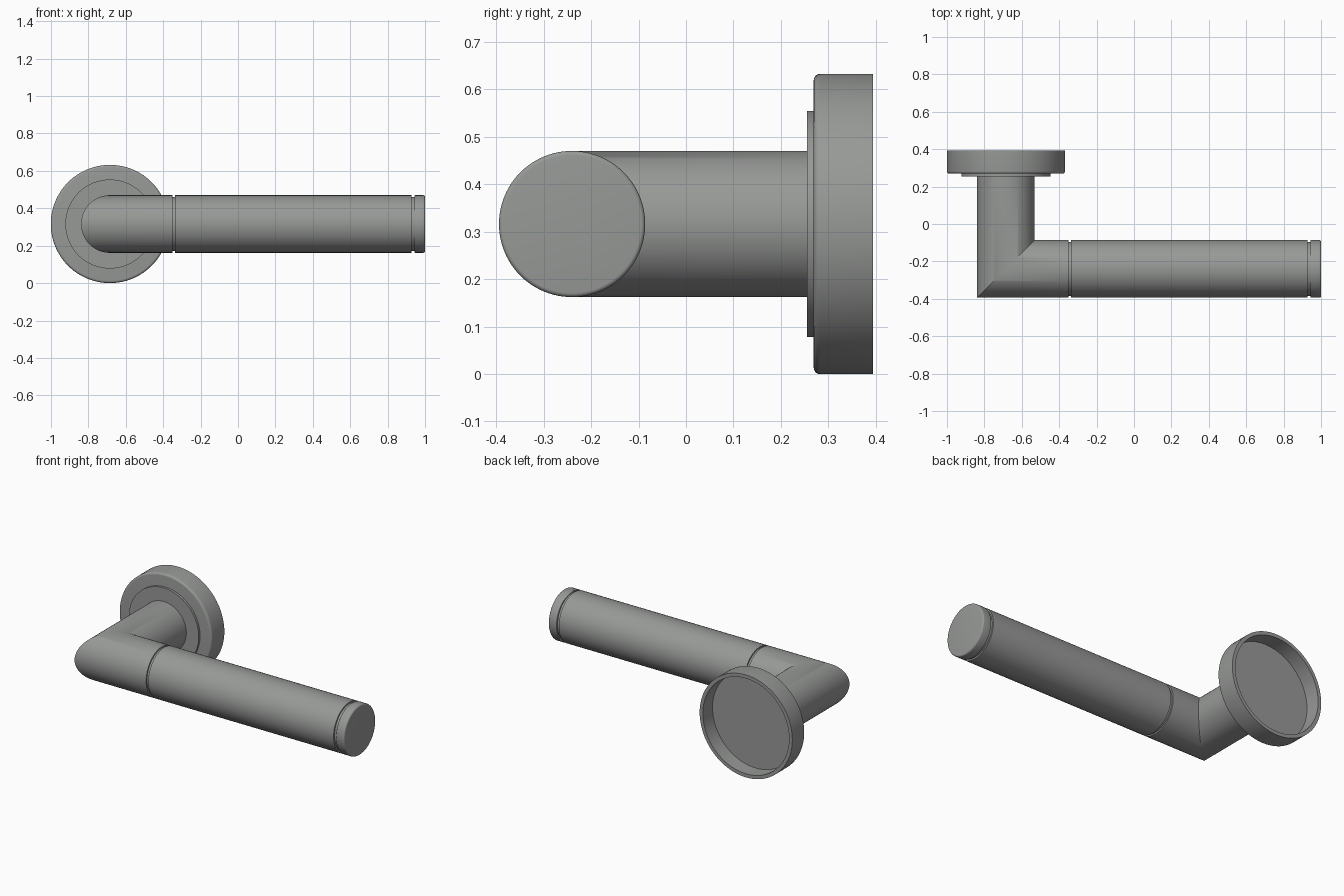
import bpy, bmesh, math

if "Cube" in bpy.data.objects:
    bpy.data.objects.remove(bpy.data.objects["Cube"])

SEG = 96
CX, CY, CZ = -0.685, -0.24, 0.316   # neck axis x, grip axis y, common height
R = 0.154

steel = bpy.data.materials.new("brushed steel grey")
steel.diffuse_color = (0.31, 0.32, 0.31, 1)
steel.use_nodes = True
steel.node_tree.nodes["Principled BSDF"].inputs["Base Color"].default_value = steel.diffuse_color


def loft(name, rings, cap_start=True, cap_end=True):
    """Skin a list of point rings into one smooth part."""
    bm = bmesh.new()
    loops = [[bm.verts.new(p) for p in ring] for ring in rings]
    for a, b in zip(loops, loops[1:]):
        for i in range(SEG):
            j = (i + 1) % SEG
            bm.faces.new((a[i], a[j], b[j], b[i]))
    if cap_start:
        bm.faces.new(loops[0])
    if cap_end:
        bm.faces.new(loops[-1])
    bmesh.ops.recalc_face_normals(bm, faces=bm.faces)
    me = bpy.data.meshes.new(name)
    bm.to_mesh(me)
    bm.free()
    me.materials.append(steel)
    ob = bpy.data.objects.new(name, me)
    bpy.context.collection.objects.link(ob)
    bpy.context.view_layer.objects.active = ob
    ob.select_set(True)
    bpy.ops.object.shade_smooth_by_angle(angle=math.radians(31))
    ob.select_set(False)
    return ob


ANG = [2 * math.pi * i / SEG for i in range(SEG)]


def ring_y(y, r):
    return [(CX + r * math.cos(a), y, CZ + r * math.sin(a)) for a in ANG]


def ring_x(x, r):
    return [(x, CY + r * math.cos(a), CZ + r * math.sin(a)) for a in ANG]


def fillet(pos, r, f, direction):
    """(position, radius) pairs of a rounded end starting at pos."""
    return [(pos + direction * f * (1 - math.cos(t)), r - f + f * math.sin(t))
            for t in (math.pi / 2 * k / 5 for k in range(6))]


# Hollow wall rosette with a rounded front edge
profile = fillet(0.269, 0.316, 0.013, 1) + [(0.394, 0.316), (0.394, 0.294), (0.30, 0.294)]
loft("wall_rosette", [ring_y(y, r) for y, r in profile])

# Thin collar plate on the rosette
loft("collar_plate", [ring_y(0.255, 0.238), ring_y(0.275, 0.238)])

# Neck turning through a mitred corner into the first part of the lever
miter = [(CX + R * math.cos(a), CY + R * math.cos(a), CZ + R * math.sin(a)) for a in ANG]
loft("mitred_neck", [ring_y(0.26, R), miter, ring_x(-0.351, R), ring_x(-0.351, R - 0.009)])

# Grip, and the recessed core showing in the two grooves
loft("grip", [ring_x(-0.336, R), ring_x(0.928, R)])
for name, x in (("inner_groove", -0.3435), ("outer_groove", 0.9355)):
    loft(name, [ring_x(x - 0.009, R - 0.009), ring_x(x + 0.009, R - 0.009)])

# End cap with softened edges
cap = fillet(0.943, R, 0.004, 1) + fillet(1.0, R, 0.009, -1)[::-1]
loft("end_cap", [ring_x(x, r) for x, r in cap])
